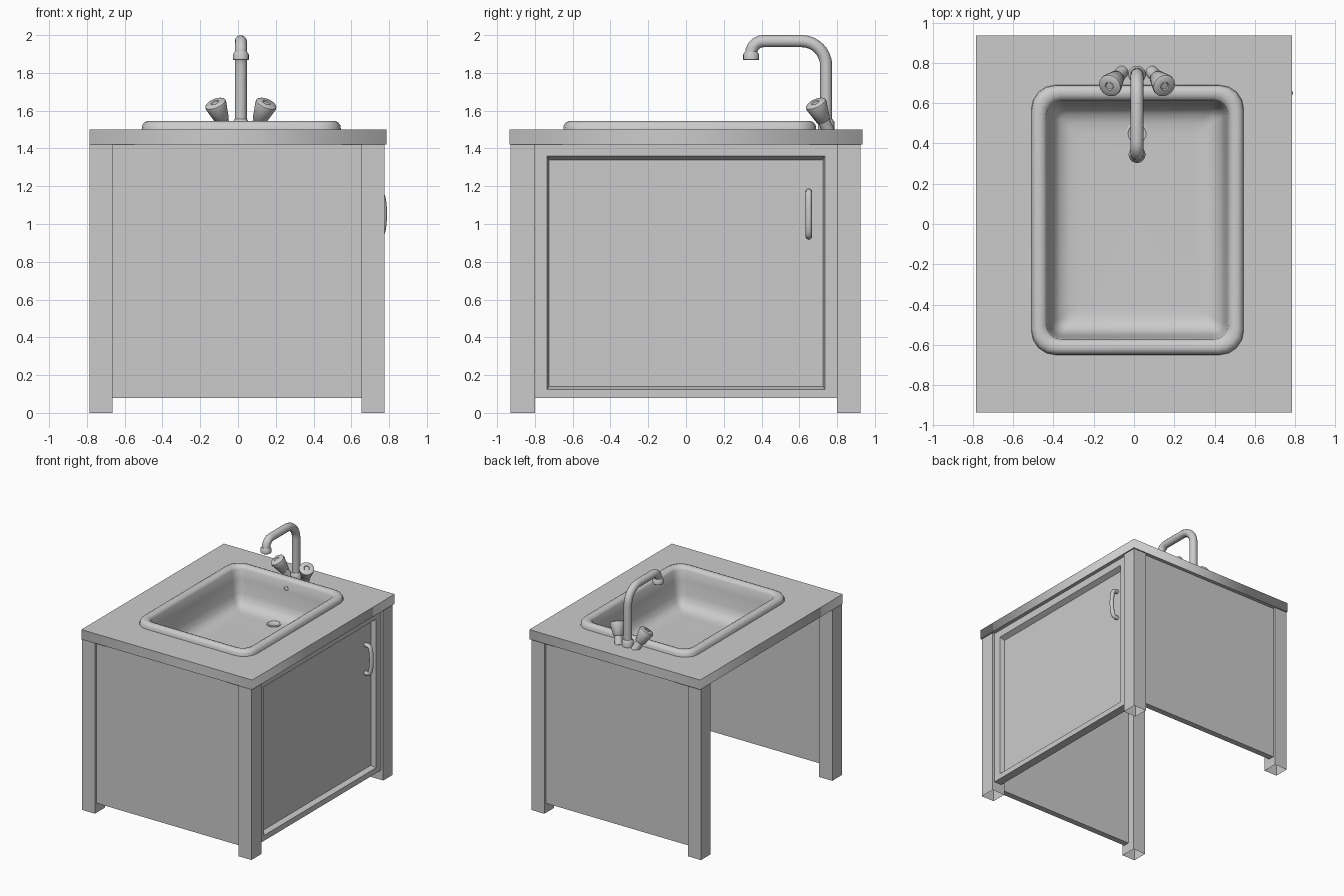
import bpy, bmesh
from math import sin, cos, pi, radians
from mathutils import Vector

if "Cube" in bpy.data.objects:
    bpy.data.objects.remove(bpy.data.objects["Cube"])

CX = 0.015   # centre line of basin and tap


def loft(name, rings, cap_start=True, cap_end=True, smooth=None):
    """Skin a list of equal-length closed rings."""
    bm = bmesh.new()
    vs = [[bm.verts.new(p) for p in r] for r in rings]
    n = len(rings[0])
    for a, b in zip(vs, vs[1:]):
        for i in range(n):
            j = (i + 1) % n
            bm.faces.new((a[i], a[j], b[j], b[i]))
    if cap_start:
        bm.faces.new(vs[0][::-1])
    if cap_end:
        bm.faces.new(vs[-1])
    me = bpy.data.meshes.new(name)
    bm.to_mesh(me)
    bm.free()
    ob = bpy.data.objects.new(name, me)
    bpy.context.collection.objects.link(ob)
    if smooth:
        shade(ob, smooth)
    return ob


def activate(ob):
    bpy.ops.object.select_all(action='DESELECT')
    ob.select_set(True)
    bpy.context.view_layer.objects.active = ob


def shade(ob, angle):
    activate(ob)
    bpy.ops.object.shade_smooth_by_angle(angle=radians(angle))


def box(name, x0, x1, y0, y1, z0, z1, open_bottom=False):
    base = [(x0, y0), (x1, y0), (x1, y1), (x0, y1)]
    return loft(name, [[(x, y, z) for x, y in base] for z in (z0, z1)], not open_bottom)


def lathe(name, profile, origin, axis, n=20):
    """Revolve (radius, height) points around an axis."""
    q = Vector(axis).to_track_quat('Z', 'Y')
    o = Vector(origin)
    rings = [[o + q @ Vector((r * cos(2 * pi * i / n), r * sin(2 * pi * i / n), h))
              for i in range(n)] for r, h in profile]
    return loft(name, rings, smooth=40)


def rounded_rect(off, z, x0=-0.51, x1=0.545, y0=-0.65, y1=0.69, rad=0.12, seg=4):
    """Basin outline shrunk by off."""
    r = max(rad - off * 0.6, 0.03)
    x0, x1, y0, y1 = x0 + off + r, x1 - off - r, y0 + off + r, y1 - off - r
    pts = []
    for k, (cx, cy) in enumerate([(x1, y1), (x0, y1), (x0, y0), (x1, y0)]):
        for s in range(seg + 1):
            a = pi / 2 * (k + s / seg)
            pts.append((cx + r * cos(a), cy + r * sin(a), z))
    return pts


def curve(name, splines, cyclic, setup):
    cu = bpy.data.curves.new(name, 'CURVE')
    setup(cu)
    for pts in splines:
        sp = cu.splines.new('POLY')
        sp.points.add(len(pts) - 1)
        for p, co in zip(sp.points, pts):
            p.co = (*co, 1)
        sp.use_cyclic_u = cyclic
    ob = bpy.data.objects.new(name, cu)
    bpy.context.collection.objects.link(ob)
    activate(ob)
    bpy.ops.object.convert(target='MESH')
    return bpy.context.view_layer.objects.active


def tube(name, pts, radius):
    def setup(cu):
        cu.dimensions = '3D'
        cu.bevel_depth = radius
        cu.bevel_resolution = 4
        cu.use_fill_caps = True
    shade(curve(name, [pts], False, setup), 50)


# countertop with the basin opening
def slab(cu):
    cu.dimensions = '2D'
    cu.fill_mode = 'BOTH'
    cu.extrude = 0.04


corners = [(-0.785, -0.935, 0), (0.785, -0.935, 0), (0.785, 0.935, 0), (-0.785, 0.935, 0)]
top = curve("countertop", [corners, rounded_rect(0.04, 0)], True, slab)
top.location.z = 1.46

# legs, open underneath
for sx, x0, x1 in (("left", -0.785, -0.665), ("right", 0.655, 0.775)):
    for sy, y0, y1 in (("front", -0.93, -0.80), ("back", 0.80, 0.925)):
        box(f"{sy}_{sx}_leg", x0, x1, y0, y1, 0, 1.42, True)

# front and back panels (left side stays open)
box("front_panel", -0.665, 0.655, -0.91, -0.86, 0.08, 1.42)
box("back_panel", -0.665, 0.655, 0.855, 0.905, 0.08, 1.42)


# door side: frame with a bevelled recess
def door_ring(x, y, z0, z1):
    return [(x, -y, z0), (x, y, z0), (x, y, z1), (x, -y, z1)]


loft("door_panel", [door_ring(0.685, 0.80, 0.08, 1.42), door_ring(0.755, 0.80, 0.08, 1.42),
                    door_ring(0.755, 0.735, 0.125, 1.36), door_ring(0.715, 0.725, 0.14, 1.34)])

# door handle
pull = [(0.71, 0.65, 0.935), (0.735, 0.65, 0.935)]
pull += [(0.735 + 0.037 * sin(pi * t / 12) ** 0.6, 0.65, 1.0525 - 0.1175 * cos(pi * t / 12))
         for t in range(1, 12)]
pull += [(0.735, 0.65, 1.17), (0.71, 0.65, 1.17)]
tube("door_handle", pull, 0.017)

# basin: rolled rim, tapered walls, rounded floor
profile = [(0, 1.50), (0.003, 1.522), (0.014, 1.538), (0.03, 1.545), (0.05, 1.543),
           (0.067, 1.535), (0.076, 1.52), (0.085, 1.44), (0.10, 1.33), (0.115, 1.28),
           (0.145, 1.247), (0.19, 1.232), (0.24, 1.23)]
loft("basin", [rounded_rect(o, z) for o, z in profile], False, True, 50)

# drain and overflow
lathe("drain", [(0.055, 0), (0.055, 0.006), (0.045, 0.008), (0.038, 0.003)],
      (CX, 0.45, 1.229), (0, 0, 1))
lathe("overflow", [(0.022, 0), (0.022, 0.008), (0.014, 0.008), (0.012, 0.003)],
      (CX, 0.612, 1.465), (0, -1, 0.1), 12)

# tap spout
path = [(CX, 0.742, 1.50)]
path += [(CX, 0.612 + 0.13 * cos(a), 1.838 + 0.13 * sin(a))
         for a in (pi / 2 * i / 8 for i in range(9))]
path += [(CX, 0.41 - 0.065 * sin(a), 1.903 + 0.065 * cos(a))
         for a in (pi / 2 * i / 6 for i in range(7))]
path += [(CX, 0.345, 1.885)]
tube("tap_spout", path, 0.032)
lathe("spout_nozzle", [(0.038, 0), (0.042, 0.004), (0.042, 0.03), (0.033, 0.045)],
      (CX, 0.345, 1.867), (0, 0, 1))
lathe("spout_base", [(0.044, 0), (0.044, 0.04), (0.033, 0.055)], (CX, 0.742, 1.50), (0, 0, 1))

# tilted tap knobs
for side, s in (("left", -1), ("right", 1)):
    lathe(f"{side}_tap_knob",
          [(0.032, -0.02), (0.032, 0.05), (0.038, 0.055), (0.058, 0.145), (0.057, 0.156),
           (0.05, 0.162), (0.022, 0.163), (0.018, 0.158)],
          (CX + s * 0.08, 0.748, 1.505), (s * 0.36, -0.40, 0.86))
